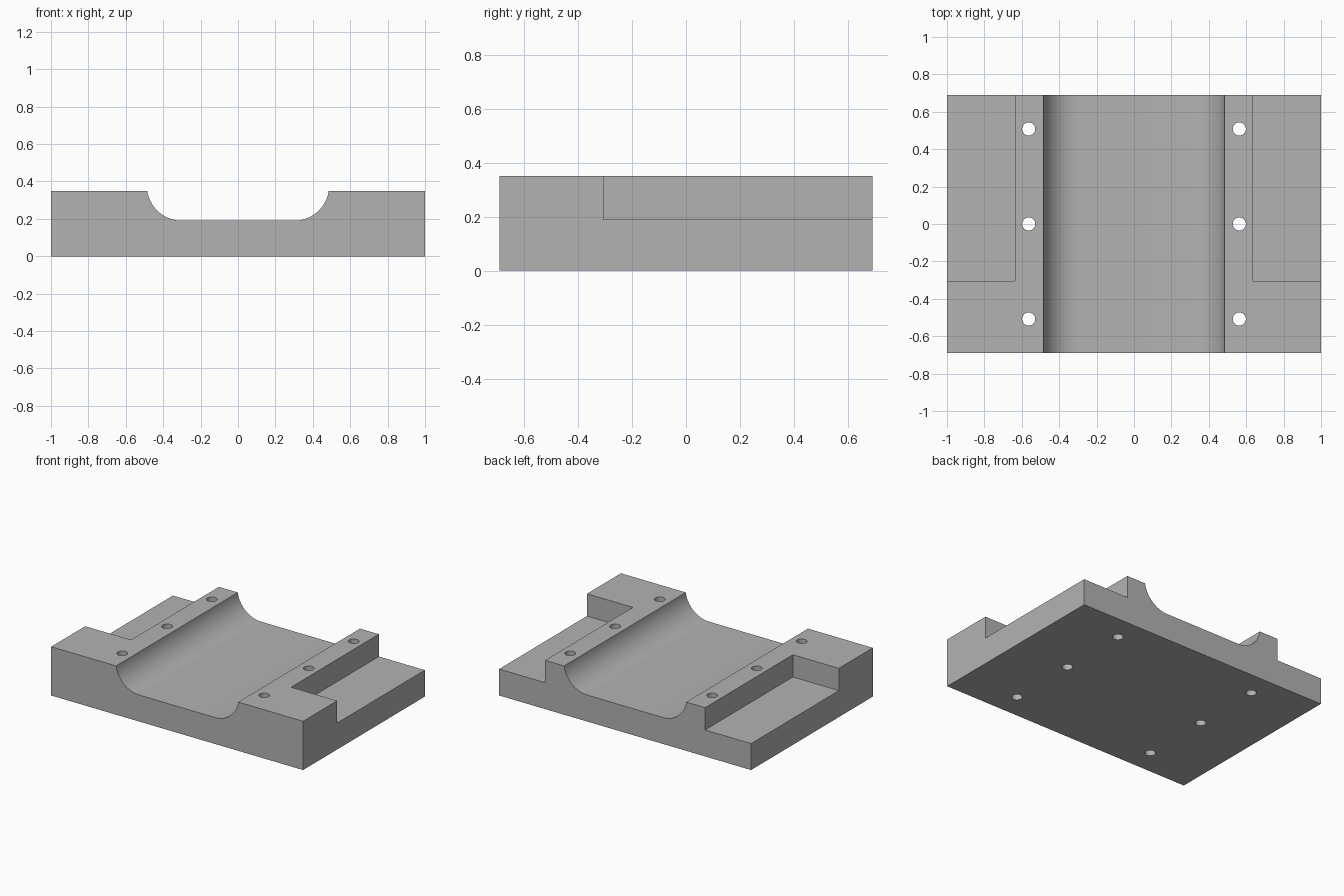
import bpy, bmesh, math

if "Cube" in bpy.data.objects:
    bpy.data.objects.remove(bpy.data.objects["Cube"])

HALF_Y, TOP, FLOOR = 0.69, 0.35, 0.19

grey = bpy.data.materials.new("plain grey")
grey.diffuse_color = (0.45, 0.45, 0.45, 1)
grey.use_nodes = True
grey.node_tree.nodes["Principled BSDF"].inputs["Base Color"].default_value = grey.diffuse_color


def cut(target, cutter):
    mod = target.modifiers.new("cut", 'BOOLEAN')
    mod.operation, mod.solver, mod.object = 'DIFFERENCE', 'EXACT', cutter
    bpy.context.view_layer.objects.active = target
    bpy.ops.object.modifier_apply(modifier=mod.name)
    bpy.data.objects.remove(cutter)


# Block with a round-sided channel: right half of the profile, then mirrored
r, cx = 0.187, 0.30
end = math.acos((r - (TOP - FLOOR)) / r)
arc = [(cx + r * math.sin(end * i / 20), FLOOR + r - r * math.cos(end * i / 20))
       for i in range(21)]
right = [(1, 0)] + [(1, TOP)] + arc[::-1]
profile = right + [(-x, z) for x, z in reversed(right)]

bm = bmesh.new()
face = bm.faces.new([bm.verts.new((x, -HALF_Y, z)) for x, z in profile])
extruded = bmesh.ops.extrude_face_region(bm, geom=[face])["geom"]
bmesh.ops.translate(bm, vec=(0, 2 * HALF_Y, 0),
                    verts=[v for v in extruded if isinstance(v, bmesh.types.BMVert)])
bmesh.ops.recalc_face_normals(bm, faces=bm.faces)
mesh = bpy.data.meshes.new("mounting_block")
bm.to_mesh(mesh)
bm.free()
mesh.materials.append(grey)
block = bpy.data.objects.new("mounting_block", mesh)
bpy.context.collection.objects.link(block)

for side in (-1, 1):
    # Stepped pocket in each rear corner
    bpy.ops.mesh.primitive_cube_add(size=1, location=(side * 0.885, 0.245, FLOOR + 0.25))
    pocket = bpy.context.object
    pocket.name, pocket.scale, pocket.hide_render = "pocket_cutter", (0.5, 1.1, 0.5), True
    cut(block, pocket)
    # Row of through holes along each rail
    for y in (-0.508, 0, 0.508):
        bpy.ops.mesh.primitive_cylinder_add(vertices=32, radius=0.035, depth=1,
                                            location=(side * 0.563, y, 0.2))
        hole = bpy.context.object
        hole.name, hole.hide_render = "hole_cutter", True
        cut(block, hole)

# Smooth channel and hole walls, sharp block edges
bpy.ops.object.select_all(action='DESELECT')
block.select_set(True)
bpy.context.view_layer.objects.active = block
bpy.ops.object.shade_smooth_by_angle(angle=math.radians(30))
